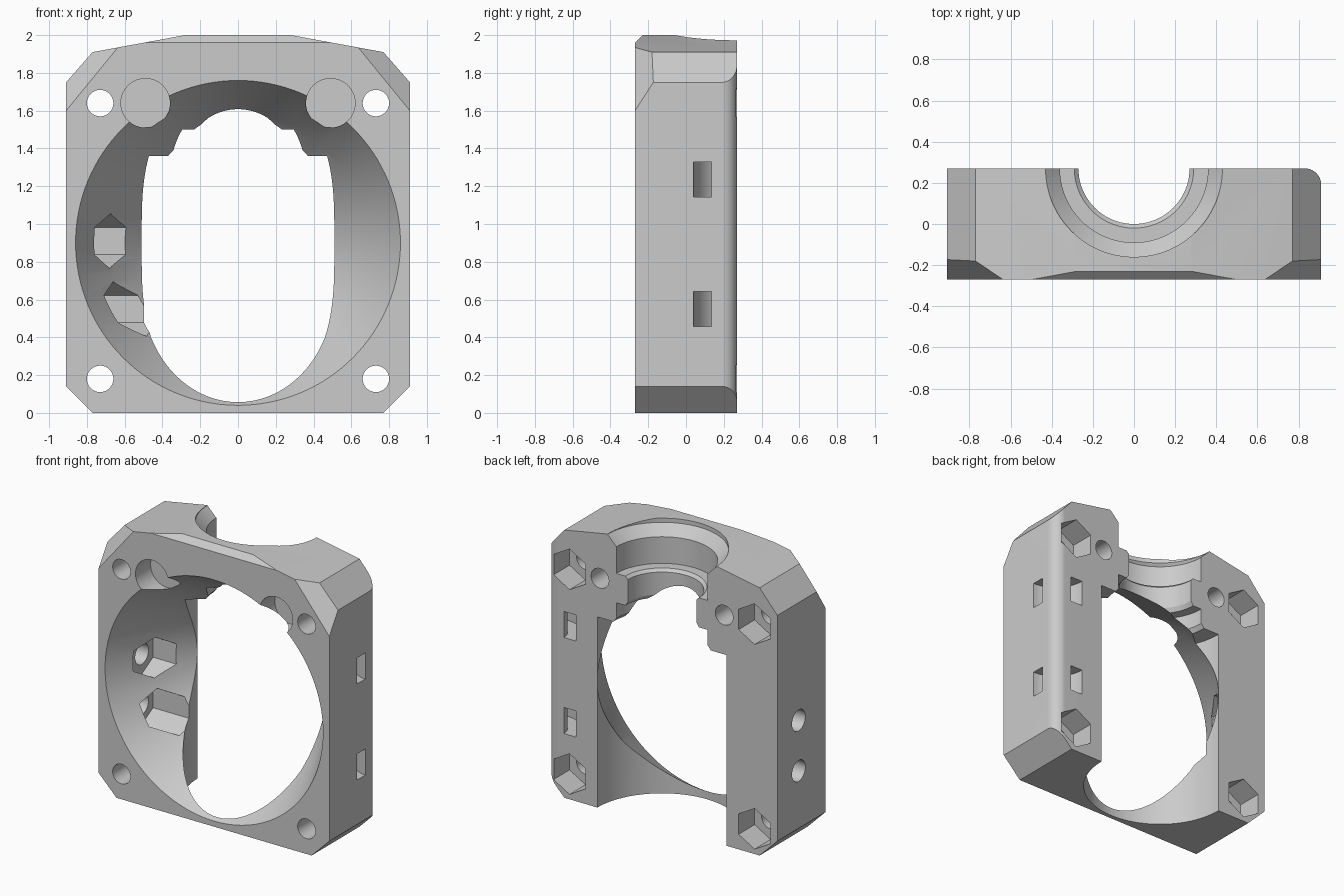
import bpy, bmesh
from math import sin, cos, pi, radians

old = bpy.data.objects.get("Cube")
if old:
    bpy.data.objects.remove(old, do_unlink=True)

grey = bpy.data.materials.new("plain_grey")
grey.use_nodes = True
grey.diffuse_color = (0.6, 0.6, 0.6, 1)
grey.node_tree.nodes["Principled BSDF"].inputs["Base Color"].default_value = (0.6, 0.6, 0.6, 1)


def loft(name, loops, planes=()):
    """Closed solid through matching point loops, trimmed by planes (point, normal)."""
    bm = bmesh.new()
    rings = [[bm.verts.new(p) for p in loop] for loop in loops]
    n = len(rings[0])
    for a, b in zip(rings, rings[1:]):
        for i in range(n):
            j = (i + 1) % n
            bm.faces.new((a[i], a[j], b[j], b[i]))
    bm.faces.new(rings[0])
    bm.faces.new(rings[-1])
    for point, normal in planes:
        geom = bm.verts[:] + bm.edges[:] + bm.faces[:]
        cut = bmesh.ops.bisect_plane(bm, geom=geom, plane_co=point,
                                     plane_no=normal, clear_outer=True)
        edges = [e for e in cut["geom_cut"] if isinstance(e, bmesh.types.BMEdge)]
        bmesh.ops.contextual_create(bm, geom=edges)
    bmesh.ops.recalc_face_normals(bm, faces=bm.faces)
    mesh = bpy.data.meshes.new(name)
    bm.to_mesh(mesh)
    bm.free()
    mesh.materials.append(grey)
    obj = bpy.data.objects.new(name, mesh)
    bpy.context.collection.objects.link(obj)
    return obj


def turned(name, axis, centre, rings, sides=96):
    """Solid of revolution from (position, radius) rings along an axis."""
    loops = []
    for pos, r in rings:
        loop = []
        for i in range(sides):
            t = pi / 2 + 2 * pi * i / sides
            a, b = centre[0] + r * cos(t), centre[1] + r * sin(t)
            loop.append({"x": (pos, a, b), "y": (a, pos, b), "z": (a, b, pos)}[axis])
        loops.append(loop)
    return loft(name, loops)


def upright(name, outline, z0, z1):
    return loft(name, [[(x, y, z) for x, y in outline] for z in (z0, z1)])


def arc(cx, cy, r, start, end, steps=20):
    return [(cx + r * cos(radians(start + (end - start) * i / steps)),
             cy + r * sin(radians(start + (end - start) * i / steps)))
            for i in range(steps + 1)]


def carve(cutter):
    cutter.hide_render = True
    mod = body.modifiers.new("carve", "BOOLEAN")
    mod.operation = "DIFFERENCE"
    mod.solver = "EXACT"
    mod.object = cutter
    bpy.context.view_layer.objects.active = body
    bpy.ops.object.modifier_apply(modifier=mod.name)
    bpy.data.objects.remove(cutter, do_unlink=True)


# Housing block with chamfered outline and bevelled front upper edges
half = [(0.77, 0), (0.91, 0.14), (0.91, 1.75), (0.77, 1.91), (0.28, 2.0)]
outline = half + [(-x, z) for x, z in reversed(half)]
planes = [((0, -0.27, 1.96), (0, -1, 1))]
planes += [((s * 0.64, -0.27, 1.93), (s * 0.297, -0.375, 0.243)) for s in (1, -1)]
body = loft("mount_housing", [[(x, y, z) for x, z in outline] for y in (-0.27, 0.27)], planes)

# Rounded rear edge on the left side
carve(upright("rear_round", arc(0.83, 0.19, 0.08, 90, 0) +
              [(0.96, 0.19), (0.96, 0.32), (0.83, 0.32)], -0.1, 2.1))

# Tapered air duct from the front
carve(turned("duct", "y", (0, 0.9),
             [(-0.29, 0.872), (-0.27, 0.86), (0.05, 0.68), (0.27, 0.51), (0.29, 0.5)], 128))

# Stepped vertical bore, half open at the rear
carve(turned("bore", "z", (0, 0.27),
             [(-0.1, 0.51), (1.36, 0.51), (1.36, 0.385), (1.39, 0.36), (1.5, 0.36),
              (1.5, 0.29), (1.53, 0.27), (1.69, 0.27), (1.71, 0.29), (1.71, 0.36),
              (1.9, 0.36), (1.97, 0.43), (2.1, 0.43)], 128))

for s in (1, -1):
    # Corner screw holes with hexagonal nut pockets behind
    for z in (0.18, 1.64):
        carve(turned("screw_hole", "y", (s * 0.73, z), [(-0.4, 0.07), (0.4, 0.07)], 48))
        carve(turned("nut_pocket", "y", (s * 0.73, z), [(0.09, 0.145), (0.4, 0.145)], 6))
    # Clamp screws: head recess in front, blind hole behind
    carve(turned("head_recess", "y", (s * 0.49, 1.64), [(-0.4, 0.13), (-0.1, 0.13)], 64))
    carve(turned("clamp_hole", "y", (s * 0.49, 1.64), [(-0.09, 0.07), (0.4, 0.07)], 48))

# Right side screw holes with nut pockets opening into the duct
for z in (0.91, 0.55):
    carve(turned("side_hole", "x", (0.03, z), [(-1, 0.075), (-0.6, 0.075)], 48))
    carve(turned("side_nut_pocket", "x", (0.03, z), [(-0.78, 0.145), (-0.4, 0.145)], 6))

# Curved cable tie channels through the left rear edge
tie = arc(0.91, 0.27, 0.23, 160, 290) + arc(0.91, 0.27, 0.135, 290, 160)
for z in (0.55, 1.235):
    carve(upright("tie_channel", tie, z - 0.093, z + 0.093))

# Smooth the round walls, keep the edges crisp
bpy.ops.object.select_all(action="DESELECT")
body.select_set(True)
bpy.context.view_layer.objects.active = body
bpy.ops.object.shade_smooth_by_angle(angle=radians(25))
